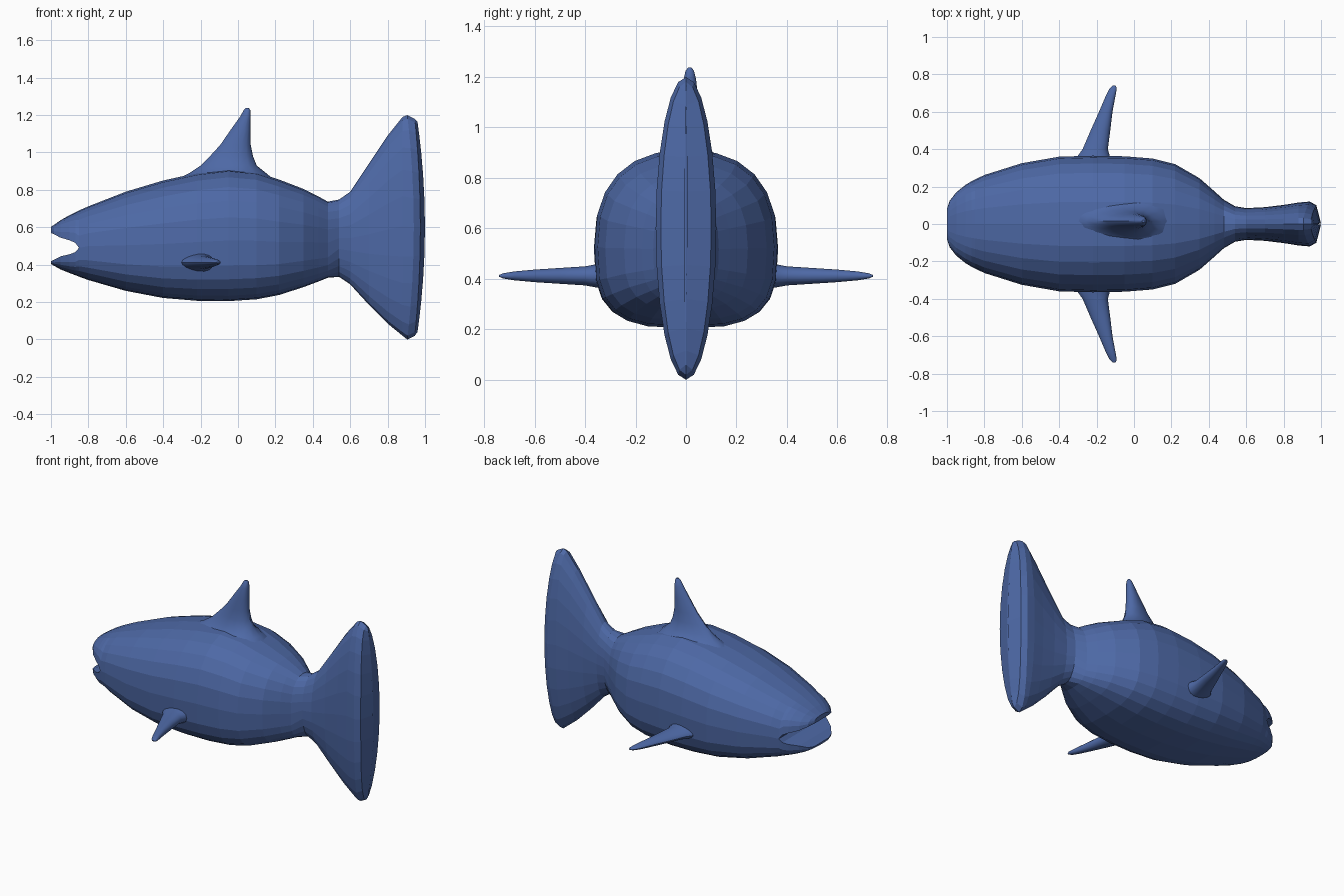
import bpy, bmesh, math

if "Cube" in bpy.data.objects:
    bpy.data.objects.remove(bpy.data.objects["Cube"])

blue = bpy.data.materials.new("ocean blue")
blue.diffuse_color = (0.075, 0.14, 0.38, 1)
blue.use_nodes = True
blue.node_tree.nodes["Principled BSDF"].inputs["Base Color"].default_value = blue.diffuse_color
SIDES = 24


def skin(bm, rings, cap_start=True, cap_end=True):
    """Skin a list of equally long point rings."""
    loops = [[bm.verts.new(p) for p in r] for r in rings]
    n = len(loops[0])
    for a, b in zip(loops, loops[1:]):
        for i in range(n):
            j = (i + 1) % n
            bm.faces.new((a[i], a[j], b[j], b[i]))
    if cap_start:
        bm.faces.new(loops[0])
    if cap_end:
        bm.faces.new(loops[-1])


def make_object(name, bm, smooth=False):
    bmesh.ops.recalc_face_normals(bm, faces=bm.faces[:])
    for f in bm.faces:
        f.smooth = smooth
    mesh = bpy.data.meshes.new(name)
    bm.to_mesh(mesh)
    bm.free()
    mesh.materials.append(blue)
    if smooth:
        mesh.set_sharp_from_angle(angle=math.radians(35))
    ob = bpy.data.objects.new(name, mesh)
    bpy.context.collection.objects.link(ob)
    return ob


def power(v, n):
    return math.copysign(abs(v) ** (2 / n), v)


def section(x, z0, z1, hy, n_top, n_bot, zm=None, bend=0.0, first=0, last=SIDES - 1):
    """Upright cross-section, rounder above than below; bend curves it in x."""
    if zm is None:
        zm = z0 + (z1 - z0) * 0.46
    pts = []
    for i in range(first, last + 1):
        a = math.tau * i / SIDES
        n = n_top if i <= SIDES // 2 else n_bot
        c, s = power(math.cos(a), n), power(math.sin(a), n)
        pts.append((x + bend * s * s, hy * c,
                    zm + s * ((z1 - zm) if s > 0 else (zm - z0))))
    return pts


fish = bmesh.new()

# Body from the mouth corner back: x, bottom, top, half width
body = [(-.8, .318, .712, .262), (-.6, .26, .79, .325),
        (-.4, .222, .85, .36), (-.22, .207, .89, .365), (-.05, .205, .91, .362),
        (.1, .215, .895, .35), (.22, .238, .855, .32), (.35, .28, .805, .245),
        (.43, .31, .765, .175), (.48, .33, .737, .13)]
rings = [section(-.85, .336, .69, .238, 2.4, 3.1, zm=.49)]
rings += [section(*b, 2.4, 3.1) for b in body]

# Tail fin: flares out from the narrow root, then closes to a trailing ridge
tail = [(.54, .335, .748, .095), (.60, .295, .79, .085), (.70, .185, .94, .09),
        (.80, .085, 1.09, .102), (.88, .02, 1.19, .115)]
rings += [section(x, z0, z1, hy, 2.1, 2.1, zm=(z0 + z1) / 2) for x, z0, z1, hy in tail]
for x, z0, z1, hy, bend in ((.94, .0, 1.20, .12, -.035), (.975, .02, 1.18, .10, -.03),
                            (.9995, .04, 1.165, .004, -.04)):
    rings.append(section(x, z0, z1, hy, 2, 2, zm=.6, bend=bend))
skin(fish, rings, cap_start=False)

# Open jaws, meeting at the mouth corner: x, chin, lower lip, upper lip, nose, half width
jaws = [(-1.0, .405, .418, .570, .602, .08), (-.985, .395, .425, .563, .612, .125),
        (-.95, .375, .444, .545, .637, .17), (-.9, .355, .456, .530, .665, .21),
        (-.87, .344, .467, .517, .680, .228), (-.85, .336, .49, .49, .69, .238)]
half = SIDES // 2
skin(fish, [section(x, lip, top, hy, 2.4, 2.4, zm=lip, last=half)
            for x, _, _, lip, top, hy in jaws], cap_end=False)
skin(fish, [section(x, chin, lip, hy, 3.1, 3.1, zm=lip, first=half, last=SIDES)
            for x, chin, lip, _, _, hy in jaws], cap_end=False)
bmesh.ops.remove_doubles(fish, verts=fish.verts[:], dist=0.0002)
make_object("body_and_tail", fish)


def teardrop(x0, x1, thick, count=16):
    """Fin section: thin leading edge, blunter trailing edge."""
    pts = []
    for i in range(count):
        a = math.tau * i / count
        t = (1 + math.cos(a)) / 2
        pts.append((x0 + (x1 - x0) * t, thick * math.sin(a) * (.65 + .5 * t)))
    return pts


# Dorsal fin: z, front x, back x, half thickness
dorsal = [(.84, -.36, .21, .20), (.89, -.26, .15, .11), (.93, -.20, .10, .075),
          (.98, -.15, .08, .055), (1.04, -.095, .068, .045), (1.12, -.04, .068, .036),
          (1.19, .01, .068, .027), (1.225, .03, .066, .018), (1.237, .042, .058, .007)]
bm = bmesh.new()
skin(bm, [[(x, y + .015, z) for x, y in teardrop(x0, x1, h)] for z, x0, x1, h in dorsal])
make_object("dorsal_fin", bm, smooth=True)

# Side fins: y, front x, back x, half thickness
side = [(.33, -.31, -.12, .055), (.365, -.30, -.13, .048), (.40, -.275, -.14, .041),
        (.50, -.232, -.127, .034), (.60, -.187, -.115, .027), (.68, -.153, -.10, .019),
        (.725, -.13, -.092, .011), (.74, -.115, -.098, .004)]
for sign, name in ((-1, "right_side_fin"), (1, "left_side_fin")):
    bm = bmesh.new()
    skin(bm, [[(x, sign * y, z + .412) for x, z in teardrop(x0, x1, h)]
              for y, x0, x1, h in side])
    make_object(name, bm, smooth=True)
